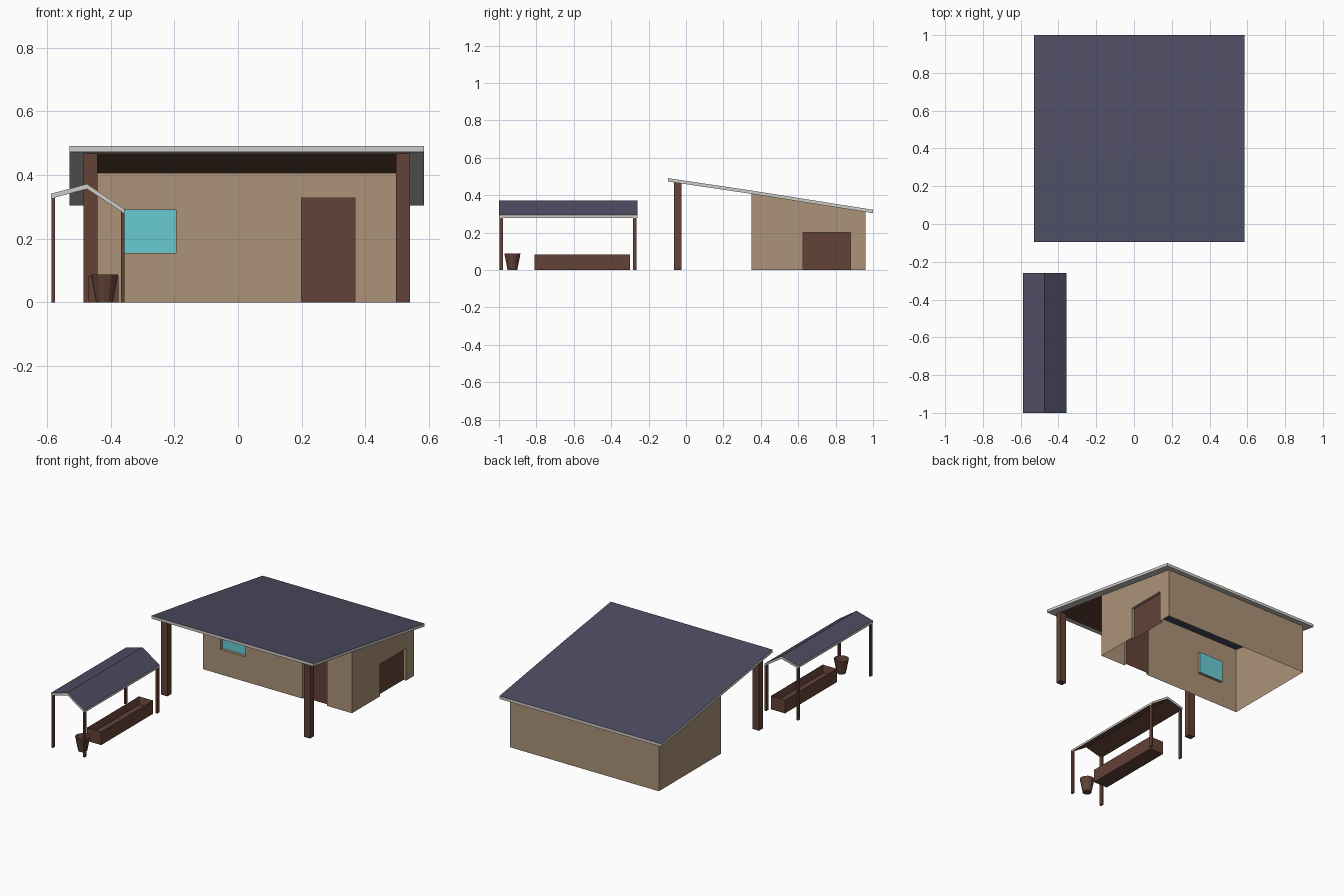
import bpy, bmesh, math
from mathutils import Vector

if "Cube" in bpy.data.objects:
    bpy.data.objects.remove(bpy.data.objects["Cube"])


def mat(name, r, g, b):
    m = bpy.data.materials.new(name)
    lin = [((c / 255 + 0.055) / 1.055) ** 2.4 for c in (r, g, b)]
    m.diffuse_color = (*lin, 1)
    m.use_nodes = True
    m.node_tree.nodes["Principled BSDF"].inputs["Base Color"].default_value = m.diffuse_color
    return m


TAN = mat("tan_plaster", 172, 146, 121)
BROWN = mat("brown_wood", 98, 66, 55)
NAVY = mat("navy_roofing", 76, 76, 98)
GREY = mat("light_grey_trim", 206, 204, 200)
CYAN = mat("cyan_glass", 104, 203, 211)
MATS = [TAN, BROWN, NAVY, GREY, CYAN]
T, B, N, G, C = range(5)


def finish(bm, name):
    me = bpy.data.meshes.new(name)
    bm.to_mesh(me)
    bm.free()
    for m in MATS:
        me.materials.append(m)
    ob = bpy.data.objects.new(name, me)
    bpy.context.collection.objects.link(ob)
    return ob


def quad(bm, pts, m, facing):
    """Add a face whose normal agrees with the facing vector."""
    f = bm.faces.new([bm.verts.new(p) for p in pts])
    f.normal_update()
    if f.normal.dot(Vector(facing)) < 0:
        f.normal_flip()
    f.material_index = m
    return f


def box(name, x0, x1, y0, y1, z0, z1, m=B):
    bm = bmesh.new()
    bmesh.ops.create_cube(bm, size=1)
    for v in bm.verts:
        v.co = ((x0 + x1) / 2 + v.co.x * (x1 - x0),
                (y0 + y1) / 2 + v.co.y * (y1 - y0),
                (z0 + z1) / 2 + v.co.z * (z1 - z0))
    for f in bm.faces:
        f.material_index = m
    return finish(bm, name)


def roof_z(y):
    """Height of the main roof's top, with a faint bend over the front wall."""
    if y < 0.35:
        return 0.425 + (0.35 - y) * 0.148
    return 0.425 - (y - 0.35) * 0.1585


# Main roof: navy top, grey edges and soffit, brown porch ceiling, open over the room
XS = [-0.53, -0.485, 0.54, 0.585]
YS = [-0.095, -0.06, 0.35, 0.96, 1.0]
TH = 0.018
bm = bmesh.new()
for i in range(3):
    for j in range(4):
        xy = [(XS[i], YS[j]), (XS[i + 1], YS[j]), (XS[i + 1], YS[j + 1]), (XS[i], YS[j + 1])]
        quad(bm, [(x, y, roof_z(y)) for x, y in xy], N, (0, 0, 1))
        if (i, j) != (1, 2):
            porch = i == 1 and j == 1
            quad(bm, [(x, y, roof_z(y) - TH) for x, y in xy], B if porch else G, (0, 0, -1))
for j in range(4):
    for x, s in ((XS[0], -1), (XS[3], 1)):
        a, b = YS[j], YS[j + 1]
        quad(bm, [(x, a, roof_z(a) - TH), (x, b, roof_z(b) - TH),
                  (x, b, roof_z(b)), (x, a, roof_z(a))], G, (s, 0, 0))
for y, s in ((YS[0], -1), (YS[-1], 1)):
    z = roof_z(y)
    quad(bm, [(XS[0], y, z - TH), (XS[3], y, z - TH), (XS[3], y, z), (XS[0], y, z)], G, (0, s, 0))
bmesh.ops.remove_doubles(bm, verts=bm.verts, dist=1e-4)
finish(bm, "main_roof")


def wall(name, start, end, opening_list=()):
    """Sheet wall between two ground points; openings (u0,u1,z0,z1,material) are recessed."""
    bm = bmesh.new()
    s, e = Vector((*start, 0)), Vector((*end, 0))
    L = (e - s).length
    d = (e - s).normalized()
    out = d.cross(Vector((0, 0, 1)))
    up = Vector((0, 0, 1))

    def p(u, z, depth=0.0):
        q = s + d * u - out * depth
        top = roof_z((s + d * u).y) - 0.003
        return (q.x, q.y, top if z is None else z)

    us = sorted({0, L, *[v for o in opening_list for v in o[:2]]})
    zs = sorted({0, *[v for o in opening_list for v in o[2:4]]}) + [None]
    for a, b in zip(us, us[1:]):
        for lo, hi in zip(zs, zs[1:]):
            if any(o[0] <= a < o[1] and o[2] <= lo < o[3] for o in opening_list):
                continue
            quad(bm, [p(a, lo), p(b, lo), p(b, hi), p(a, hi)], T, out)
    R = 0.018
    for u0, u1, z0, z1, m in opening_list:
        quad(bm, [p(u0, z0, R), p(u1, z0, R), p(u1, z1, R), p(u0, z1, R)], m, out)
        for u, sg in ((u0, 1), (u1, -1)):
            quad(bm, [p(u, z0), p(u, z1), p(u, z1, R), p(u, z0, R)], T, d * sg)
        for z, sg in ((z0, 1), (z1, -1)):
            if z > 0:
                quad(bm, [p(u0, z), p(u1, z), p(u1, z, R), p(u0, z, R)], T, up * sg)
    bmesh.ops.remove_doubles(bm, verts=bm.verts, dist=1e-4)
    finish(bm, name)


# House walls with window, front door and side door
X0, X1, Y0, Y1 = -0.485, 0.54, 0.35, 0.96
wall("front_wall", (X0, Y0), (X1, Y0),
     [(-0.365 - X0, -0.195 - X0, 0.155, 0.29, C), (0.2 - X0, 0.368 - X0, 0, 0.327, B)])
wall("right_wall", (X1, Y0), (X1, Y1), [(0.625 - Y0, 0.88 - Y0, 0, 0.2, B)])
wall("back_wall", (X1, Y1), (X0, Y1))
wall("left_wall", (X0, Y1), (X0, Y0))

# Porch pillars
for side, x in (("left", -0.485), ("right", 0.497)):
    box("porch_pillar_" + side, x, x + 0.043, -0.063, -0.025, 0, 0.472)

# Shelter roof: uneven gable profile run along y
top = [(-0.588, 0.341), (-0.475, 0.372), (-0.357, 0.293)]
bot = [(-0.588, 0.326), (-0.475, 0.356), (-0.357, 0.279)]
ya, yb = -1.0, -0.26
bm = bmesh.new()
for k in range(2):
    for prof, m, s in ((top, N, 1), (bot, B, -1)):
        (xa, za), (xb, zb) = prof[k], prof[k + 1]
        quad(bm, [(xa, ya, za), (xb, ya, zb), (xb, yb, zb), (xa, yb, za)], m, (0, 0, s))
    for y, s in ((ya, -1), (yb, 1)):
        quad(bm, [(x, y, z) for x, z in (bot[k], bot[k + 1], top[k + 1], top[k])], G, (0, s, 0))
for k, s in ((0, -1), (2, 1)):
    (x, zt), zb = top[k], bot[k][1]
    quad(bm, [(x, ya, zb), (x, yb, zb), (x, yb, zt), (x, ya, zt)], G, (s, 0, 0))
bmesh.ops.remove_doubles(bm, verts=bm.verts, dist=1e-4)
finish(bm, "shelter_roof")

# Shelter posts
for end, y in (("front", -0.998), ("back", -0.284)):
    box("shelter_post_left_" + end, -0.587, -0.576, y, y + 0.02, 0, 0.329)
    box("shelter_post_right_" + end, -0.368, -0.357, y, y + 0.02, 0, 0.283)

# Feeding trough with a sunken top
trough = box("trough", -0.472, -0.375, -0.81, -0.30, 0, 0.083)
bm = bmesh.new()
bm.from_mesh(trough.data)
lid = [f for f in bm.faces if f.normal.z > 0.9]
bmesh.ops.inset_region(bm, faces=lid, thickness=0.014)
for v in lid[0].verts:
    v.co.z -= 0.045
bm.to_mesh(trough.data)
bm.free()

# Bucket: tapered, open at the top
bm = bmesh.new()
bmesh.ops.create_cone(bm, cap_ends=True, segments=12, radius1=0.026, radius2=0.043, depth=0.088)
bm.normal_update()
bmesh.ops.delete(bm, geom=[f for f in bm.faces if f.normal.z > 0.9], context='FACES_ONLY')
for v in bm.verts:
    v.co += Vector((-0.42, -0.928, 0.044))
for f in bm.faces:
    f.material_index = B
finish(bm, "bucket")
